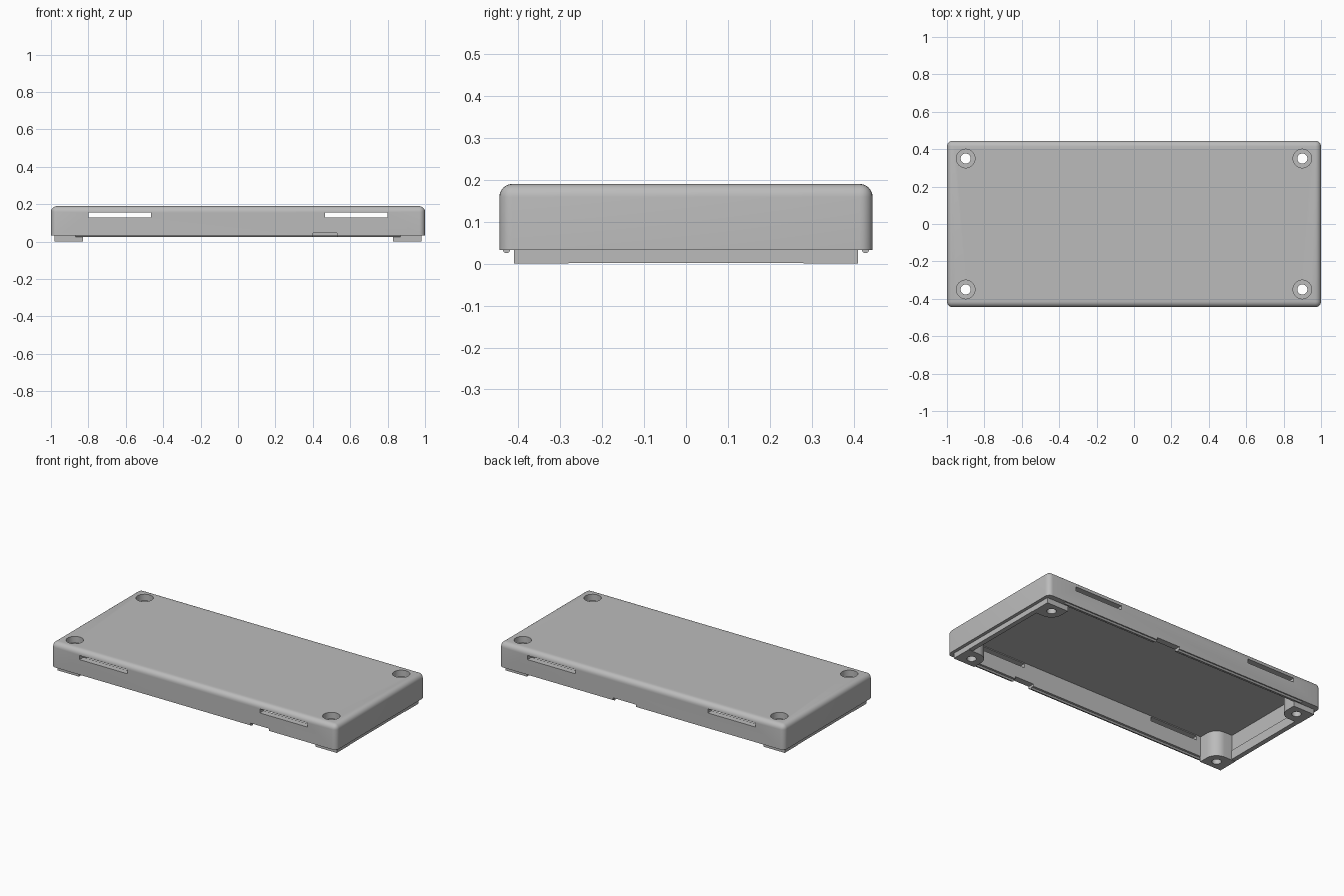
import bpy
import bmesh
import math

if "Cube" in bpy.data.objects:
    bpy.data.objects.remove(bpy.data.objects["Cube"], do_unlink=True)

# Single moulded-plastic colour
GREY = (0.5, 0.5, 0.5, 1)
plastic = bpy.data.materials.new("grey_plastic")
plastic.use_nodes = True
plastic.diffuse_color = GREY
plastic.node_tree.nodes["Principled BSDF"].inputs["Base Color"].default_value = GREY


def finish(bm, name):
    bmesh.ops.recalc_face_normals(bm, faces=bm.faces)
    mesh = bpy.data.meshes.new(name)
    bm.to_mesh(mesh)
    bm.free()
    mesh.materials.append(plastic)
    obj = bpy.data.objects.new(name, mesh)
    bpy.context.collection.objects.link(obj)
    return obj


def box(name, x, y, z, radius=0):
    """Box between (min, max) pairs; radius rounds all but the bottom edges."""
    bm = bmesh.new()
    bmesh.ops.create_cube(bm, size=1)
    for v in bm.verts:
        v.co = [r[0] if c < 0 else r[1] for c, r in zip(v.co, (x, y, z))]
    if radius:
        edges = [e for e in bm.edges if max(v.co.z for v in e.verts) > z[0] + 0.001]
        bmesh.ops.bevel(bm, geom=edges, offset=radius, segments=6,
                        profile=0.5, affect='EDGES')
    return finish(bm, name)


def prism(name, points, z0, z1):
    bm = bmesh.new()
    face = bm.faces.new([bm.verts.new((px, py, z0)) for px, py in points])
    top = bmesh.ops.extrude_face_region(bm, geom=[face])["geom"]
    for v in top:
        if isinstance(v, bmesh.types.BMVert):
            v.co.z = z1
    return finish(bm, name)


def circle(cx, cy, r, n=32):
    return [(cx + r * math.cos(2 * math.pi * i / n),
             cy + r * math.sin(2 * math.pi * i / n)) for i in range(n)]


def combine(target, tool, operation):
    mod = target.modifiers.new(operation.lower(), 'BOOLEAN')
    mod.operation = operation
    mod.solver = 'EXACT'
    mod.object = tool
    bpy.context.view_layer.objects.active = target
    bpy.ops.object.modifier_apply(modifier=mod.name)
    bpy.data.objects.remove(tool, do_unlink=True)


# Rounded lid, hollowed from below
lid = box("enclosure_lid", (-1, 1), (-0.445, 0.445), (0.033, 0.19), 0.031)
combine(lid, box("cavity", (-0.955, 0.955), (-0.405, 0.405), (-0.1, 0.16)), 'DIFFERENCE')

# Locating ribs under both short ends
for s in (-1, 1):
    x = sorted((s * 0.95, s * 0.98))
    combine(lid, box("end_rib", x, (-0.41, 0.41), (0.002, 0.06)), 'UNION')

# Snap beads under both long walls
for s in (-1, 1):
    bead = prism("snap_bead", circle(0, 0, 0.009, 16), -0.87, 0.87)
    bead.rotation_euler = (0, math.pi / 2, 0)
    bead.location = (0, s * 0.428, 0.034)
    bpy.context.view_layer.update()
    combine(lid, bead, 'UNION')

# Corner screw bosses: square to the walls, rounded towards the inside
corners = [(sx, sy) for sx in (-1, 1) for sy in (-1, 1)]
arc = [(0.9 + 0.07 * math.cos(a), 0.35 + 0.07 * math.sin(a))
       for a in (math.pi * (1 + i / 20) for i in range(11))]
profile = [(0.98, 0.41), (0.83, 0.41)] + arc + [(0.98, 0.28)]
for sx, sy in corners:
    boss = prism("screw_boss", [(sx * px, sy * py) for px, py in profile], 0, 0.17)
    combine(lid, boss, 'UNION')

# Screw holes with counterbores
for sx, sy in corners:
    for radius, bottom in ((0.027, -0.1), (0.05, 0.15)):
        hole = prism("screw_hole", circle(sx * 0.9, sy * 0.35, radius), bottom, 0.3)
        combine(lid, hole, 'DIFFERENCE')

# Vent slots through both long walls
for s in (-1, 1):
    x = sorted((s * 0.465, s * 0.8))
    combine(lid, box("vent_slot", x, (-0.6, 0.6), (0.129, 0.155)), 'DIFFERENCE')

# Pry notches in the lower edge of each long wall
for x, y in (((0.4, 0.53), (-0.6, -0.38)), ((0.04, 0.2), (0.38, 0.6))):
    combine(lid, box("pry_notch", x, y, (-0.1, 0.047)), 'DIFFERENCE')

bpy.ops.object.select_all(action='DESELECT')
lid.select_set(True)
bpy.context.view_layer.objects.active = lid
bpy.ops.object.shade_smooth_by_angle(angle=math.radians(35))
